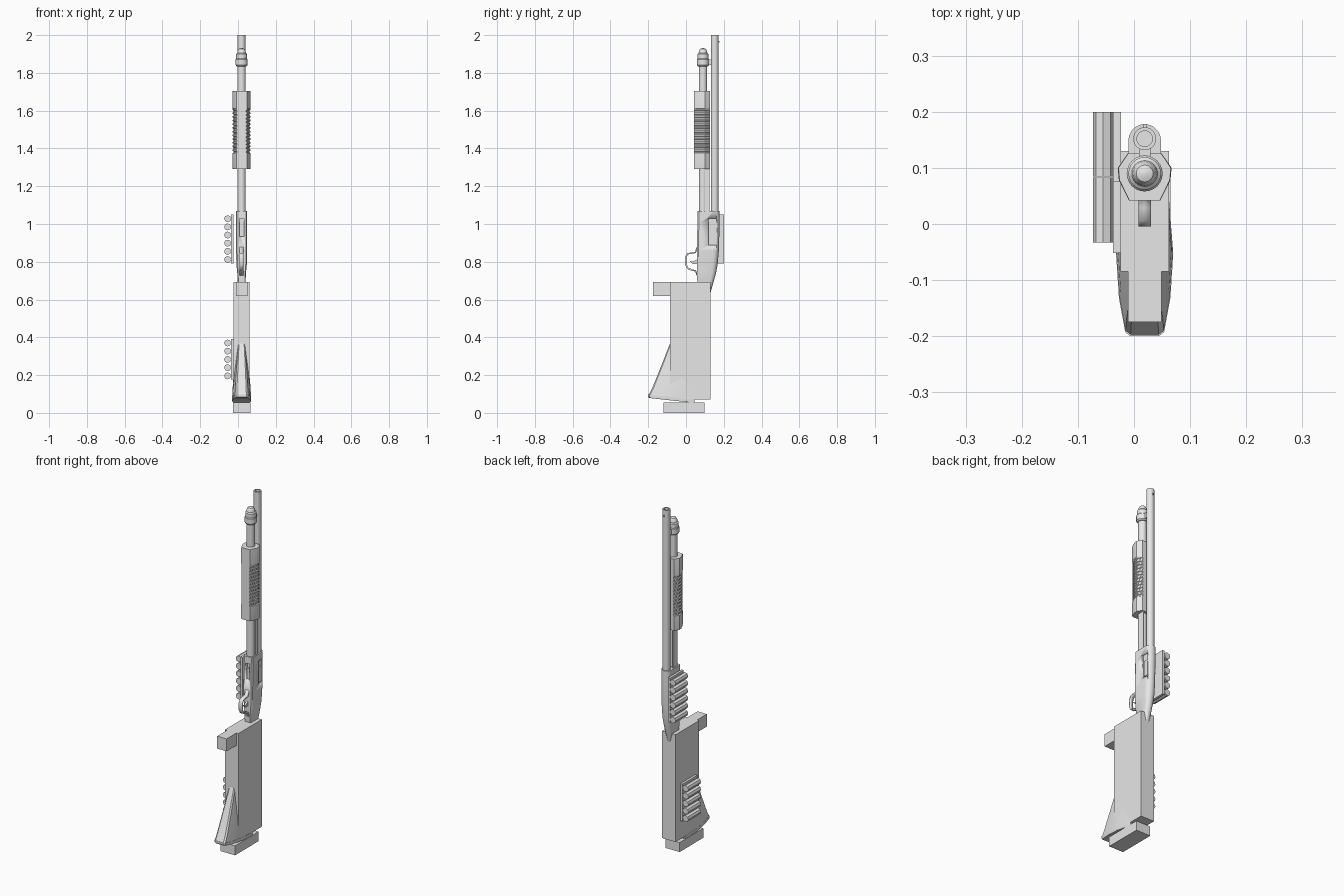
import bpy, bmesh, math

cube = bpy.data.objects.get("Cube")
if cube:
    bpy.data.objects.remove(cube, do_unlink=True)

CX = 0.019          # centre line of the gun
BARREL_Y, TUBE_Y = 0.152, 0.09

grey = bpy.data.materials.new("plain grey")
grey.use_nodes = True
grey.diffuse_color = (0.8, 0.8, 0.8, 1)
for node in grey.node_tree.nodes:
    if node.type == 'BSDF_PRINCIPLED':
        node.inputs["Base Color"].default_value = (0.8, 0.8, 0.8, 1)


def finish(name, bm):
    bmesh.ops.recalc_face_normals(bm, faces=bm.faces)
    mesh = bpy.data.meshes.new(name)
    bm.to_mesh(mesh)
    bm.free()
    mesh.materials.append(grey)
    ob = bpy.data.objects.new(name, mesh)
    bpy.context.collection.objects.link(ob)
    bpy.ops.object.select_all(action='DESELECT')
    ob.select_set(True)
    bpy.context.view_layer.objects.active = ob
    bpy.ops.object.shade_smooth_by_angle(angle=math.radians(30))
    return ob


def loft(name, rings):
    """Skin a list of equal point rings and cap both ends."""
    bm = bmesh.new()
    rows = [[bm.verts.new(p) for p in ring] for ring in rings]
    n = len(rows[0])
    for a, b in zip(rows, rows[1:]):
        for i in range(n):
            j = (i + 1) % n
            bm.faces.new((a[i], a[j], b[j], b[i]))
    bm.faces.new(rows[0])
    bm.faces.new(rows[-1])
    return finish(name, bm)


def box(name, x, y, z):
    ring = [(x[0], y[0]), (x[1], y[0]), (x[1], y[1]), (x[0], y[1])]
    return loft(name, [[(px, py, h) for px, py in ring] for h in z])


def lathe(name, profile, y, sides=24):
    turn = [math.tau * i / sides for i in range(sides)]
    return loft(name, [[(CX + r * math.cos(t), y + r * math.sin(t), z)
                        for t in turn] for r, z in profile])


def cut(target, x, y, z):
    cutter = box("cutter", x, y, z)
    cutter.hide_render = True
    mod = target.modifiers.new("cut", 'BOOLEAN')
    mod.object = cutter
    mod.solver = 'EXACT'
    bpy.context.view_layer.objects.active = target
    bpy.ops.object.modifier_apply(modifier=mod.name)
    bpy.data.objects.remove(cutter, do_unlink=True)


# Barrel with open bore and bead sight
lathe("barrel", [(0.0205, 1.04), (0.0205, 2.0), (0.014, 2.0),
                 (0.014, 1.9)], BARREL_Y)
box("bead_sight", (CX - 0.003, CX + 0.003), (0.17, 0.178), (1.962, 1.97))

# Magazine tube, its end cap and the clamp to the barrel
lathe("magazine_tube", [(0.022, 1.03), (0.022, 1.85)], TUBE_Y)
lathe("magazine_cap", [(0.026, 1.835), (0.032, 1.842), (0.032, 1.872),
                       (0.029, 1.876), (0.029, 1.9), (0.023, 1.905),
                       (0.021, 1.917), (0.015, 1.927), (0.005, 1.931)], TUBE_Y)
box("barrel_clamp", (CX - 0.01, CX + 0.01), (0.11, 0.14), (1.842, 1.872))

# Pump grip with ribbed sides
half = [(0.028, 0.042), (0.046, 0.078), (0.048, 0.1), (0.03, 0.126)]


def grip_ring(z, s):
    right = [(CX + x * s, y, z) for x, y in half]
    left = [(CX - x * s, y, z) for x, y in reversed(half)]
    return right + left


grip = [grip_ring(1.29, 0.97), grip_ring(1.296, 1), grip_ring(1.375, 1)]
RIBS = 12
step = (1.61 - 1.375) / RIBS
for i in range(RIBS):
    z = 1.375 + i * step
    grip += [grip_ring(z + step * 0.15, 0.88), grip_ring(z + step * 0.5, 0.88),
             grip_ring(z + step * 0.65, 0.98), grip_ring(z + step, 0.98)]
grip += [grip_ring(1.611, 1), grip_ring(1.698, 1), grip_ring(1.705, 0.97)]
loft("pump_grip", grip)
for side, s in (("left", 1), ("right", -1)):
    xs = sorted((CX + s * 0.017, CX + s * 0.022))
    box(side + "_action_bar", xs, (0.1, 0.124), (1.05, 1.32))


# Receiver: flat underside, rounded back, narrowing to the tang
def receiver_ring(z, yf, yb, h):
    arc = [math.pi * i / 10 for i in range(11)]
    pts = [(-0.8 * h, yf), (0.8 * h, yf), (h, yf + 0.008)]
    pts += [(h * math.cos(t), yb - h + h * math.sin(t)) for t in arc]
    pts.append((-h, yf + 0.008))
    return [(CX + x, y, z) for x, y in pts]


receiver = loft("receiver", [receiver_ring(*r) for r in (
    (0.64, 0.095, 0.131, 0.015), (0.69, 0.06, 0.145, 0.021),
    (0.74, 0.058, 0.159, 0.023), (0.79, 0.058, 0.168, 0.028),
    (0.86, 0.058, 0.174, 0.029), (1.0, 0.06, 0.178, 0.029),
    (1.07, 0.062, 0.178, 0.029))])
cut(receiver, (CX + 0.018, CX + 0.05), (0.12, 0.162), (0.89, 1.03))
cut(receiver, (CX - 0.012, CX + 0.012), (0.03, 0.075), (0.935, 1.03))
box("bolt", (CX + 0.01, CX + 0.023), (0.128, 0.158), (0.9, 0.99))
box("shell_lifter", (CX - 0.01, CX + 0.01), (0.07, 0.078), (0.94, 1.0))

# Trigger guard ribbon and trigger
path = [(0.06, 0.878), (0.05, 0.85), (0.03, 0.846), (0.008, 0.842),
        (-0.001, 0.825), (-0.001, 0.785), (0.01, 0.765), (0.03, 0.757),
        (0.05, 0.752), (0.06, 0.73)]
bm = bmesh.new()
rows = [[bm.verts.new((CX + x, y, z)) for x in (-0.011, 0.011)] for y, z in path]
for a, b in zip(rows, rows[1:]):
    bm.faces.new((a[0], a[1], b[1], b[0]))
guard = finish("trigger_guard", bm)
solid = guard.modifiers.new("thickness", 'SOLIDIFY')
solid.thickness = 0.008
solid.offset = 0
trigger = [(0.062, 0.815), (0.035, 0.8), (0.018, 0.805), (0.035, 0.788), (0.062, 0.79)]
loft("trigger", [[(CX + x, y, z) for y, z in trigger] for x in (-0.005, 0.005)])

# Boxy stock cover, its front block and base block
box("stock_cover", (-0.024, 0.062), (-0.085, 0.13), (0.07, 0.692))
box("front_block", (-0.011, 0.049), (-0.175, -0.08), (0.62, 0.692))
box("base_block", (-0.027, 0.065), (-0.12, 0.097), (0.0, 0.055))


# Flared butt and its recoil pad, on a slightly tilted base
def butt_ring(z, yf, yb, h, tilt):
    d = yb - yf
    side = [(0.5 * h, yf), (0.68 * h, yf + 0.03 * d), (0.9 * h, yf + 0.28 * d),
            (h, yf + 0.6 * d), (0.85 * h, yb)]
    pts = side + [(-x, y) for x, y in reversed(side)]
    return [(CX + x, y, z + tilt * (yb - y)) for x, y in pts]


loft("butt", [butt_ring(*r) for r in (
    (0.068, -0.198, 0.045, 0.05, 0.11), (0.12, -0.178, 0.05, 0.048, 0.06),
    (0.25, -0.131, 0.08, 0.038, 0.0), (0.38, -0.08, 0.1, 0.025, 0.0))])
loft("recoil_pad", [butt_ring(*r) for r in (
    (0.053, -0.193, 0.04, 0.05, 0.11), (0.058, -0.2, 0.045, 0.051, 0.11),
    (0.07, -0.2, 0.045, 0.051, 0.11))])


# Spare shells on carrier plates
def shell_rack(name, count, z_low, z_high, y0, y1, plate_y):
    for i in range(count):
        z = z_low + (z_high - z_low) * i / (count - 1)
        turn = [math.tau * k / 8 for k in range(8)]
        loft(f"{name}_shell_{i + 1}", [[(-0.055 + 0.0185 * math.cos(t), y,
                                         z + 0.0185 * math.sin(t))
                                        for t in turn] for y in (y0, y1)])
    box(name + "_shell_plate", (-0.037, -0.023), plate_y,
        (z_low - 0.02, z_high + 0.022))


shell_rack("upper", 6, 0.812, 1.028, 0.085, 0.2, (0.075, 0.2))
shell_rack("lower", 5, 0.196, 0.37, -0.033, 0.083, (-0.052, 0.085))
